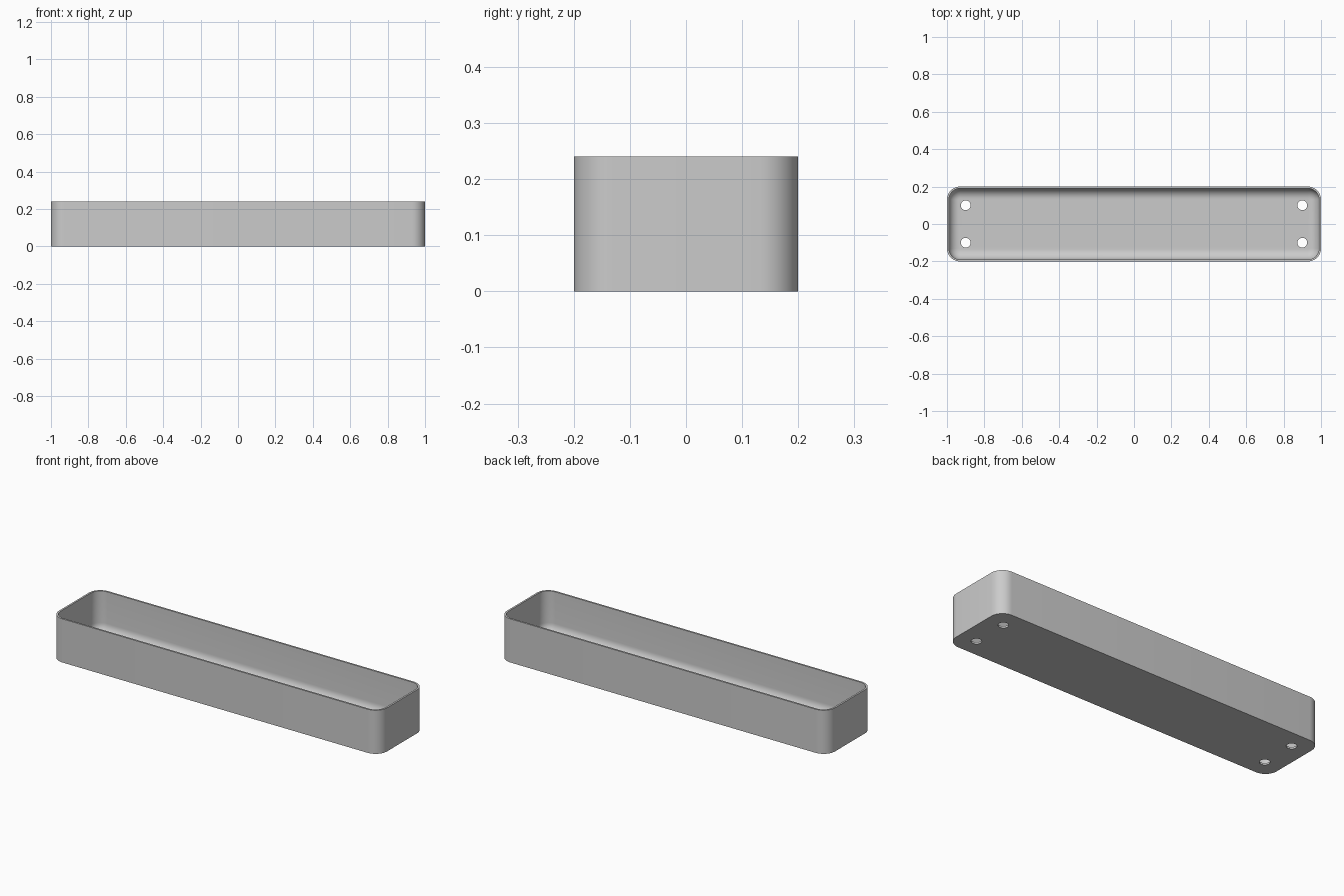
import bpy, bmesh
from math import pi, sin, cos, radians

if "Cube" in bpy.data.objects:
    bpy.data.objects.remove(bpy.data.objects["Cube"])

HALF_X, HALF_Y, HEIGHT = 1.0, 0.2, 0.24
CORNER, WALL, FILLET = 0.07, 0.01, 0.055
STEPS = 10

grey = bpy.data.materials.new("plain grey")
grey.use_nodes = True
colour = (0.6, 0.6, 0.6, 1)
grey.diffuse_color = colour
grey.node_tree.nodes["Principled BSDF"].inputs["Base Color"].default_value = colour


def ring(bm, inset, z):
    """Rounded rectangle loop, shrunk by inset."""
    r = CORNER - inset
    verts = []
    for q, (sx, sy) in enumerate([(1, 1), (-1, 1), (-1, -1), (1, -1)]):
        for i in range(STEPS + 1):
            a = (q + i / STEPS) * pi / 2
            verts.append(bm.verts.new((sx * (HALF_X - CORNER) + r * cos(a),
                                       sy * (HALF_Y - CORNER) + r * sin(a), z)))
    return verts


# Tray shell: outer wall, rim, inner wall, filleted floor
profile = [(0, 0), (0, HEIGHT), (WALL, HEIGHT)]
for i in range(STEPS + 1):
    a = i / STEPS * pi / 2
    profile.append((WALL + FILLET * (1 - cos(a)), WALL + FILLET * (1 - sin(a))))

bm = bmesh.new()
rings = [ring(bm, *p) for p in profile]
for low, high in zip(rings, rings[1:]):
    n = len(low)
    for i in range(n):
        j = (i + 1) % n
        bm.faces.new((low[i], low[j], high[j], high[i]))
bm.faces.new(rings[0])
bm.faces.new(rings[-1])
bmesh.ops.recalc_face_normals(bm, faces=bm.faces)
mesh = bpy.data.meshes.new("tray")
bm.to_mesh(mesh)
bm.free()
mesh.materials.append(grey)
tray = bpy.data.objects.new("tray", mesh)
bpy.context.collection.objects.link(tray)

# Drain holes near the four corners of the floor
for x in (-0.9, 0.9):
    for y in (-0.1, 0.1):
        bpy.ops.mesh.primitive_cylinder_add(vertices=32, radius=0.026, depth=0.1,
                                            location=(x, y, 0))
        cutter = bpy.context.object
        cutter.name = "hole_cutter"
        cutter.hide_render = True
        cutter.data.materials.append(grey)
        cut = tray.modifiers.new("drain hole", 'BOOLEAN')
        cut.operation, cut.solver, cut.object = 'DIFFERENCE', 'EXACT', cutter
        bpy.context.view_layer.objects.active = tray
        bpy.ops.object.modifier_apply(modifier=cut.name)
        bpy.data.objects.remove(cutter)

# Smooth the rounded corners, keep the rim and base crisp
bpy.ops.object.select_all(action='DESELECT')
tray.select_set(True)
bpy.context.view_layer.objects.active = tray
bpy.ops.object.shade_smooth_by_angle(angle=radians(30))
